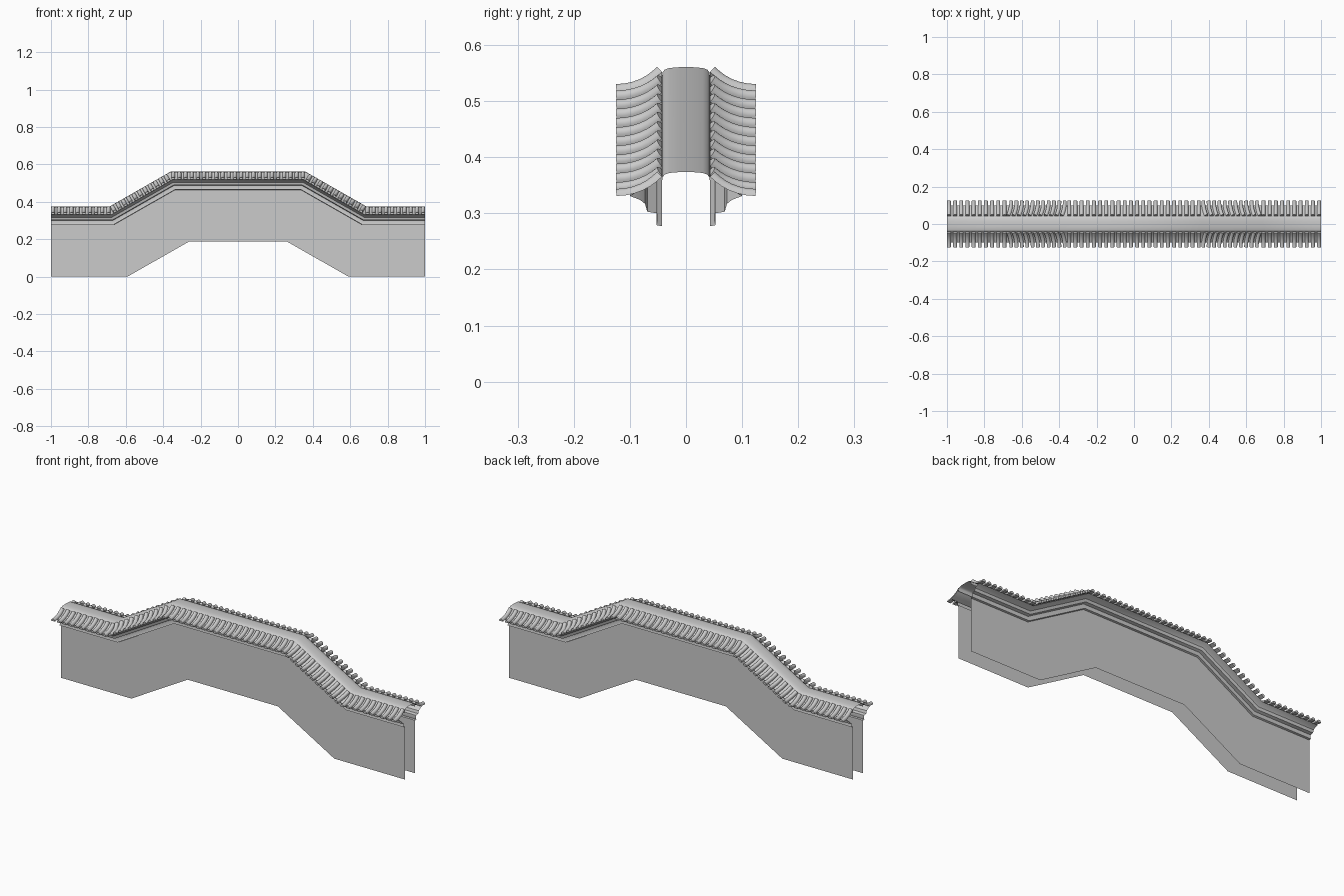
import bpy, bmesh, math
from mathutils import Vector

if "Cube" in bpy.data.objects:
    bpy.data.objects.remove(bpy.data.objects["Cube"])

RISE = 0.187            # height step of the middle section
BEND_LOW, BEND_HIGH = 0.59, 0.262
ANGLE = math.atan2(RISE, BEND_LOW - BEND_HIGH)
MITRE = math.tan(ANGLE / 2)


def path(h):
    """Stepped path (x, z) at height h, with mitred bends."""
    lo, hi = BEND_LOW + MITRE * h, BEND_HIGH + MITRE * h
    return [(-1, h), (-lo, h), (-hi, h + RISE), (hi, h + RISE), (lo, h), (1, h)]


def finish(bm, name, angle=35):
    mesh = bpy.data.meshes.new(name)
    bm.to_mesh(mesh)
    bm.free()
    obj = bpy.data.objects.new(name, mesh)
    bpy.context.collection.objects.link(obj)
    bpy.ops.object.select_all(action='DESELECT')
    obj.select_set(True)
    bpy.context.view_layer.objects.active = obj
    bpy.ops.object.shade_smooth_by_angle(angle=math.radians(angle))
    return obj


def mirror(obj):
    obj.modifiers.new("mirror", 'MIRROR').use_axis = (False, True, False)


def sweep(name, profile):
    """Run a (y, h) profile along the stepped path."""
    bm = bmesh.new()
    rows = [[bm.verts.new((x, y, z)) for x, z in path(h)] for y, h in profile]
    for a, b in zip(rows, rows[1:]):
        for i in range(5):
            bm.faces.new((a[i], a[i + 1], b[i + 1], b[i]))
    return finish(bm, name)


# Wall faces, front and back
mirror(sweep("wall", [(-0.043, 0), (-0.043, 0.278)]))

# Stepped cornice under the eaves
mirror(sweep("cornice", [(-0.043, 0.277), (-0.053, 0.279), (-0.051, 0.286),
                         (-0.052, 0.300), (-0.069, 0.303), (-0.073, 0.317),
                         (-0.082, 0.324), (-0.100, 0.331)]))

# Curved roof bed that carries the tiles
SLOPE = [(-0.124, 0.331), (-0.108, 0.332), (-0.092, 0.3355), (-0.077, 0.341),
         (-0.064, 0.348), (-0.053, 0.356), (-0.043, 0.365)]
mirror(sweep("roof_bed", [(-0.100, 0.331)] + SLOPE[2:]))

# Rounded ridge cap
half = [(-0.043, 0.350), (-0.042, 0.364), (-0.038, 0.369), (-0.030, 0.372), (-0.012, 0.3735)]
sweep("ridge_cap", half + [(-y, h) for y, h in reversed(half)])

# Half-round tiles laid across the roof, square to each run of the path
BASE_H, COUNT, SIDES = 0.345, 64, 8
HALF_W, TILE_H = 0.0105, 0.0125
points = [Vector((x, 0, z)) for x, z in path(BASE_H)]
total = sum((b - a).length for a, b in zip(points, points[1:]))


def frame(s):
    for a, b in zip(points, points[1:]):
        length = (b - a).length
        if s <= length or b is points[-1]:
            t = (b - a).normalized()
            return a + t * s, t, Vector((-t.z, 0, t.x))
        s -= length


bm = bmesh.new()
for n in range(COUNT):
    origin, along, up = frame(HALF_W + n * (total - 2 * HALF_W) / (COUNT - 1))
    rings = []
    for i, (y, h) in enumerate(SLOPE):
        p, q = SLOPE[max(i - 1, 0)], SLOPE[min(i + 1, len(SLOPE) - 1)]
        d = math.hypot(q[0] - p[0], q[1] - p[1])
        ny, nh = -(q[1] - p[1]) / d, (q[0] - p[0]) / d
        ring = []
        for k in range(SIDES + 1):
            a = math.pi * k / SIDES
            w, r = HALF_W * math.cos(a), TILE_H * math.sin(a)
            co = origin + along * w + up * (h + nh * r - BASE_H)
            ring.append(bm.verts.new((co.x, y + ny * r, co.z)))
        rings.append(ring)
    for a, b in zip(rings, rings[1:]):
        for k in range(SIDES):
            bm.faces.new((a[k], b[k], b[k + 1], a[k + 1]))
        bm.faces.new((a[SIDES], b[SIDES], b[0], a[0]))
    bm.faces.new(rings[0])
    bm.faces.new(rings[-1][::-1])
bmesh.ops.recalc_face_normals(bm, faces=bm.faces)
mirror(finish(bm, "roof_tiles", 40))
